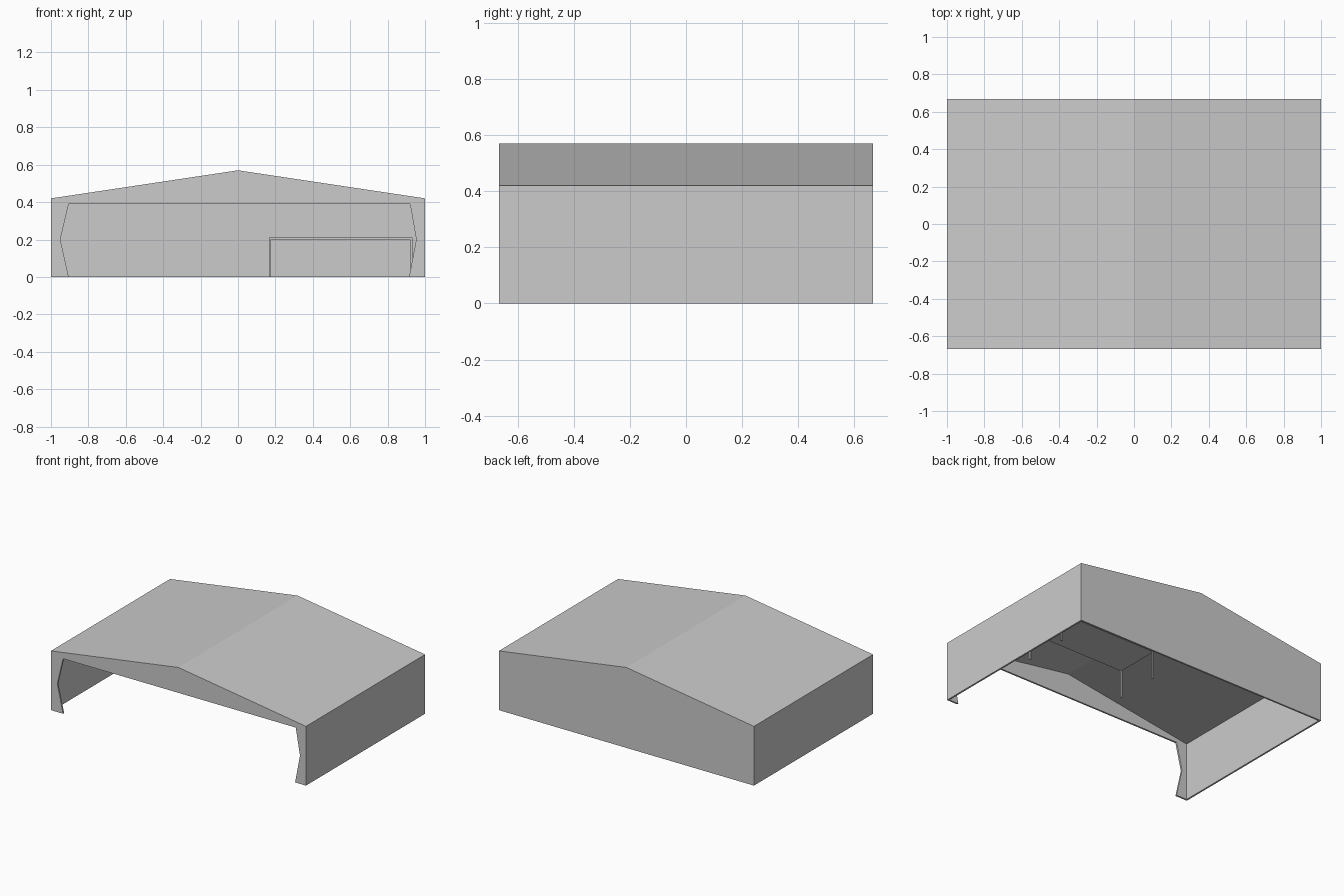
import bpy

if "Cube" in bpy.data.objects:
    bpy.data.objects.remove(bpy.data.objects["Cube"])

W, D, EAVE, RIDGE, T = 1.0, 0.667, 0.42, 0.57, 0.012


def prism(name, profile, y0, y1):
    """Extrude an x/z outline from y0 to y1."""
    n = len(profile)
    verts = [(x, y, z) for y in (y0, y1) for x, z in profile]
    faces = [list(range(n)), list(range(2 * n - 1, n - 1, -1))]
    faces += [(i, i + n, (i + 1) % n + n, (i + 1) % n) for i in range(n)]
    me = bpy.data.meshes.new(name)
    me.from_pydata(verts, [], faces)
    ob = bpy.data.objects.new(name, me)
    bpy.context.collection.objects.link(ob)
    return ob


def box(name, x0, x1, y0, y1, z0, z1):
    return prism(name, [(x0, z0), (x1, z0), (x1, z1), (x0, z1)], y0, y1)


# Side walls and pitched roof as one thin shell
prism("roof_and_side_walls",
      [(-W, 0), (-W + T, 0), (-W + T, EAVE - T), (0, RIDGE - T),
       (W - T, EAVE - T), (W - T, 0), (W, 0), (W, EAVE), (0, RIDGE), (-W, EAVE)],
      -D, D)

# Closed back gable
prism("back_wall", [(-W, 0), (W, 0), (W, EAVE), (0, RIDGE), (-W, EAVE)], D - T, D)

# Front gable with the wide, angular opening
prism("front_wall",
      [(-W, 0), (-0.905, 0), (-0.95, 0.2), (-0.905, 0.39), (0.92, 0.39),
       (0.953, 0.2), (0.915, 0), (W, 0), (W, EAVE), (0, RIDGE), (-W, EAVE)],
      -D, -D + T)

# Raised platform in the back right, on four thin posts
X0, X1, Y0, Y1, P = 0.165, 0.932, 0.07, 0.39, 0.01
box("platform", X0, X1, Y0, Y1, 0.197, 0.21)
for px in (X0, X1 - P):
    for py in (Y0, Y1 - P):
        box("platform_post", px, px + P, py, py + P, 0, 0.2)
